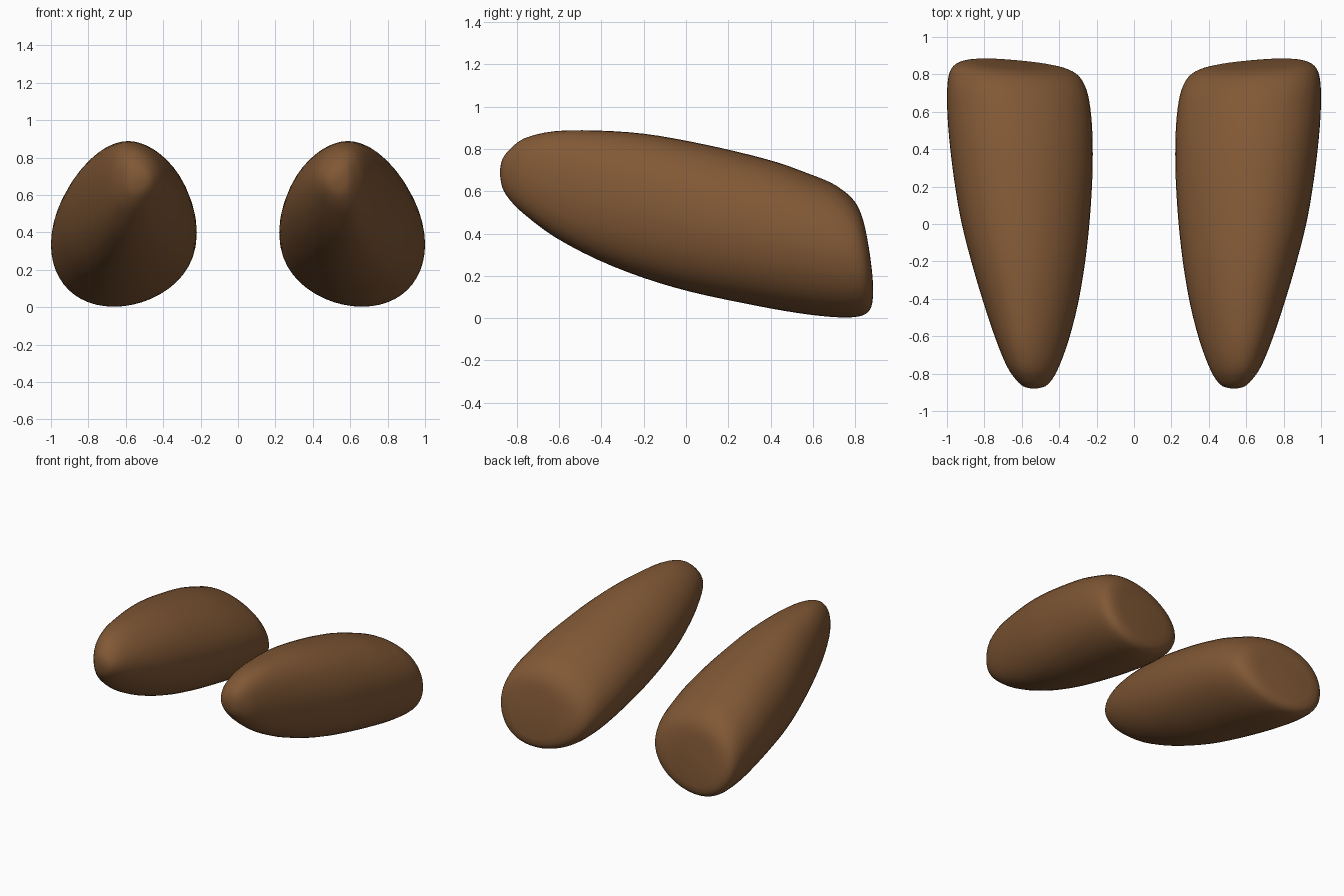
import bpy, bmesh, math

if "Cube" in bpy.data.objects:
    bpy.data.objects.remove(bpy.data.objects["Cube"])

# Control rings from the front tip to the slanted back cap:
# y at top, y at bottom, z top, z bottom, inner x, outer x
RINGS = [
    (-.880, -.880, .700, .680, .525, .545),
    (-.868, -.868, .752, .615, .475, .592),
    (-.830, -.830, .802, .555, .437, .633),
    (-.760, -.760, .852, .487, .400, .680),
    (-.620, -.620, .884, .383, .349, .738),
    (-.420, -.420, .887, .277, .298, .805),
    (-.200, -.200, .872, .190, .261, .870),
    (.020, .020, .835, .125, .237, .925),
    (.240, .250, .787, .075, .223, .963),
    (.430, .460, .737, .035, .221, .988),
    (.580, .620, .683, .012, .229, .999),
    (.690, .740, .638, .003, .246, .998),
    (.762, .812, .588, .007, .273, .985),
    (.802, .850, .542, .020, .308, .958),
    (.825, .872, .490, .047, .360, .915),
    (.836, .880, .440, .090, .420, .860),
]
SEGS = 48
STEPS = 3


def smooth_rings():
    """Catmull-Rom interpolation between control rings."""
    out = []
    n = len(RINGS)
    for i in range(n - 1):
        a, b, c, d = (RINGS[max(0, min(n - 1, k))] for k in range(i - 1, i + 3))
        for s in range(STEPS):
            t = s / STEPS
            out.append([0.5 * (2 * q + (r - p) * t + (2 * p - 5 * q + 4 * r - w) * t * t
                               + (3 * q - p - 3 * r + w) * t ** 3)
                        for p, q, r, w in zip(a, b, c, d)])
    out.append(RINGS[-1])
    return out


def pod(name, side, mat):
    bm = bmesh.new()
    loops = []
    for yt, yb, zt, zb, xi, xo in smooth_rings():
        cx, hx = (xi + xo) / 2, (xo - xi) / 2
        shear = 0.075 * max(0, min(1, (yt - .2) / .55))   # cap turns slightly outwards
        bow = 0.04 * min(1, hx / .2)                      # top and bottom lean outwards
        loop = []
        for k in range(SEGS):
            a = 2 * math.pi * k / SEGS
            c, s = math.cos(a), math.sin(a)
            x = cx + hx * c + bow * s * s
            y = (yt + yb) / 2 + (yt - yb) / 2 * s + shear * hx * c
            z = (zt + zb) / 2 + (zt - zb) / 2 * s
            loop.append(bm.verts.new((side * x, y, z)))
        loops.append(loop)
    for a, b in zip(loops, loops[1:]):
        for k in range(SEGS):
            j = (k + 1) % SEGS
            bm.faces.new((a[k], a[j], b[j], b[k]))
    bm.faces.new(loops[0])
    bm.faces.new(loops[-1])
    bmesh.ops.recalc_face_normals(bm, faces=bm.faces)
    for f in bm.faces:
        f.smooth = True
    me = bpy.data.meshes.new(name)
    bm.to_mesh(me)
    bm.free()
    me.materials.append(mat)
    ob = bpy.data.objects.new(name, me)
    bpy.context.collection.objects.link(ob)
    return ob


brown = bpy.data.materials.new("brown")
brown.diffuse_color = (0.22, 0.098, 0.036, 1)
brown.use_nodes = True
brown.node_tree.nodes["Principled BSDF"].inputs["Base Color"].default_value = brown.diffuse_color

# Mirrored pair of tapered pods
pod("right_pod", 1, brown)
pod("left_pod", -1, brown)
